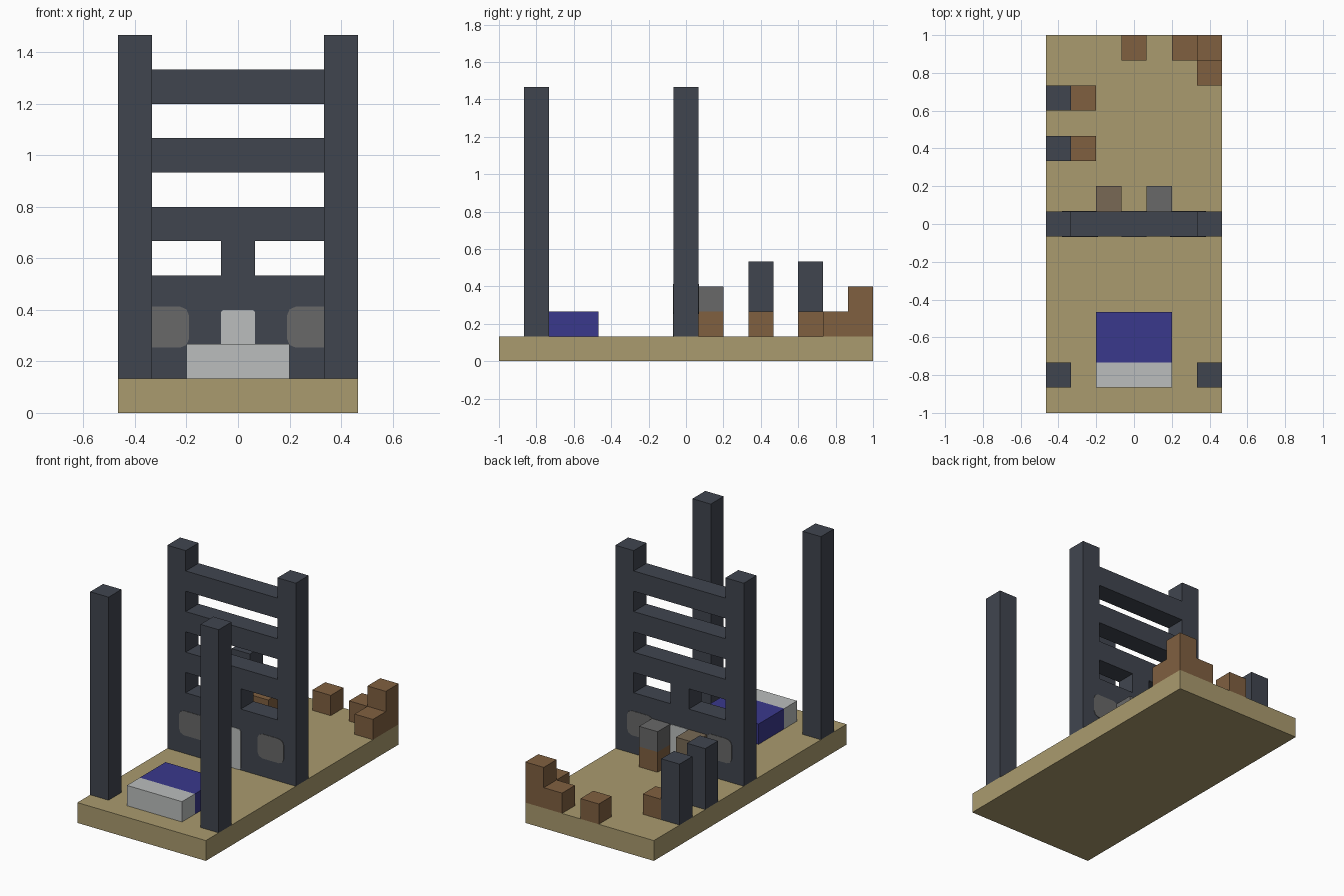
import bpy
import bmesh

cube = bpy.data.objects.get("Cube")
if cube:
    bpy.data.objects.remove(cube, do_unlink=True)

U = 2 / 15  # edge of one building block


def material(name, rgb):
    mat = bpy.data.materials.new(name)
    linear = [(c / 255 / 12.92) if c < 10 else ((c / 255 + 0.055) / 1.055) ** 2.4 for c in rgb]
    mat.use_nodes = True
    mat.diffuse_color = (*linear, 1)
    mat.node_tree.nodes["Principled BSDF"].inputs["Base Color"].default_value = (*linear, 1)
    return mat


SAND = material("sand", (170, 155, 110))
SLATE = material("dark slate", (64, 69, 79))
WOOD = material("brown wood", (128, 96, 64))
BLUE = material("blue cloth", (58, 56, 140))
WHITE = material("off white", (187, 190, 189))
GREY = material("stone grey", (104, 104, 104))
TAUPE = material("taupe", (120, 105, 85))


def finish(name, bm, mat):
    mesh = bpy.data.meshes.new(name)
    bmesh.ops.recalc_face_normals(bm, faces=bm.faces)
    bm.to_mesh(mesh)
    bm.free()
    mesh.materials.append(mat)
    obj = bpy.data.objects.new(name, mesh)
    bpy.context.collection.objects.link(obj)
    return obj


def block(name, mat, x, y, z, w=1, d=1, h=1):
    """Box in block units: x and y are its centre, z its underside."""
    bm = bmesh.new()
    bmesh.ops.create_cube(bm, size=1)
    for v in bm.verts:
        v.co.x = (x + v.co.x * w) * U
        v.co.y = (y + v.co.y * d) * U
        v.co.z = (z + (v.co.z + 0.5) * h) * U
    return finish(name, bm, mat)


def plate(name, mat, x, z, half_w, half_h, cut, side):
    """Thin plate with cut corners on the front (-1) or back (+1) of the wall."""
    bm = bmesh.new()
    outline = []
    for sx, sz in ((1, 1), (-1, 1), (-1, -1), (1, -1)):
        a = (x + sx * half_w, z + sz * (half_h - cut))
        b = (x + sx * (half_w - cut), z + sz * half_h)
        mid = (x + sx * (half_w - cut * 0.3), z + sz * (half_h - cut * 0.3))
        outline += [a, mid, b] if sx * sz > 0 else [b, mid, a]
    y = side * U / 2
    face = bm.faces.new([bm.verts.new((px, y, pz)) for px, pz in outline])
    ext = bmesh.ops.extrude_face_region(bm, geom=[face])
    for v in ext["geom"]:
        if isinstance(v, bmesh.types.BMVert):
            v.co.y += side * 0.003
    return finish(name, bm, mat)


# Floor slab
block("floor", SAND, 0, 0, 0, w=7, d=15)

# Tall posts: a free-standing front pair and the pair framing the wall
for label, x in (("right", -3), ("left", 3)):
    block("front_post_" + label, SLATE, x, -6, 1, h=10)
    block("wall_post_" + label, SLATE, x, 0, 1, h=10)

# Wall with slatted openings
block("wall_base", SLATE, 0, 0, 1, w=5, h=3)
block("window_mullion", SLATE, 0, 0, 4)
for i in range(3):
    block(f"wall_bar_{i + 1}", SLATE, 0, 0, 5 + 2 * i, w=5)

# Painted door and stone patches on both wall faces
for label, side in (("front", -1), ("back", 1)):
    plate("door_" + label, WHITE, 0, 2 * U, U / 2, U, 0.012, side)
    for hand, s in (("right", -1), ("left", 1)):
        plate(f"patch_{label}_{hand}", GREY, s * 0.285, 0.333, 0.095, 0.08, 0.035, side)

# Bed
block("pillow", WHITE, 0, -6, 1, w=3)
block("blanket", BLUE, 0, -4.5, 1, w=3, d=2)

# Pedestals behind the wall
for label, x, top in (("right", -1, TAUPE), ("left", 1, GREY)):
    block("pedestal_base_" + label, WOOD, x, 1, 1)
    block("pedestal_top_" + label, top, x, 1, 2)

# Seats with tall dark backs along the right edge
for i, y in enumerate((3, 5)):
    block(f"seat_back_{i + 1}", SLATE, -3, y, 1, h=3)
    block(f"seat_{i + 1}", WOOD, -2, y, 1)

# Wooden crates at the rear
block("crate_stack", WOOD, 3, 7, 1, h=2)
for i, (x, y) in enumerate(((0, 7), (2, 7), (3, 6))):
    block(f"crate_{i + 1}", WOOD, x, y, 1)
